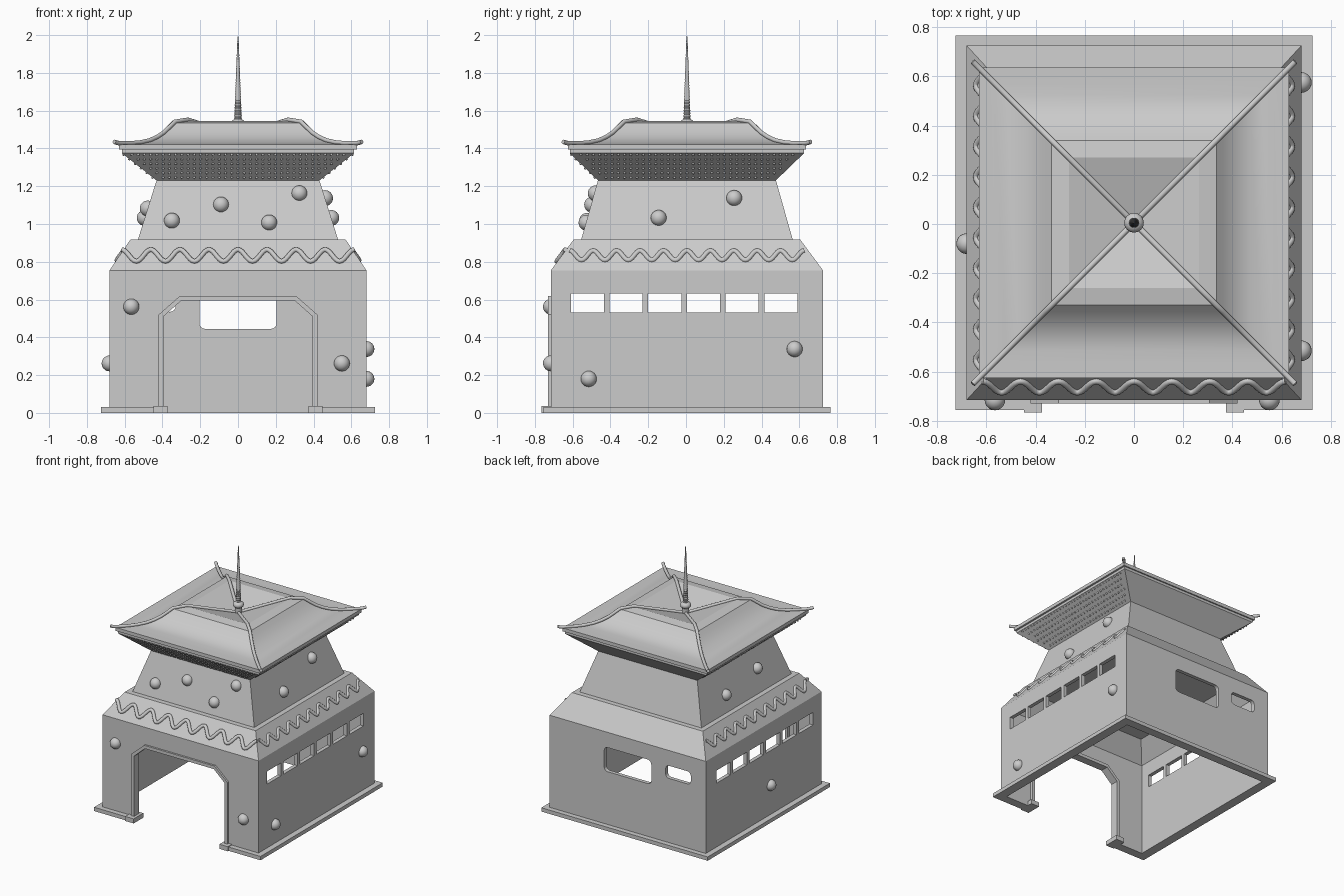
import bpy, bmesh, math
from mathutils import Vector, Matrix

cube = bpy.data.objects.get("Cube")
if cube:
    bpy.data.objects.remove(cube, do_unlink=True)

stone = bpy.data.materials.new("light_grey")
stone.use_nodes = True
GREY = (0.6, 0.6, 0.6, 1)
stone.diffuse_color = GREY
stone.node_tree.nodes["Principled BSDF"].inputs["Base Color"].default_value = GREY
AXIS_Y = .005  # the door feet push the tower axis slightly back


def activate(ob):
    bpy.ops.object.select_all(action='DESELECT')
    ob.select_set(True)
    bpy.context.view_layer.objects.active = ob


def place(name, data):
    ob = bpy.data.objects.new(name, data)
    ob.location.y = AXIS_Y
    bpy.context.collection.objects.link(ob)
    data.materials.append(stone)
    activate(ob)
    return ob


def finish(bm, name, smooth=None):
    bmesh.ops.recalc_face_normals(bm, faces=bm.faces)
    mesh = bpy.data.meshes.new(name)
    bm.to_mesh(mesh)
    bm.free()
    ob = place(name, mesh)
    if smooth:
        bpy.ops.object.shade_smooth_by_angle(angle=math.radians(smooth))
    return ob


def loft(name, rings, closed=False, smooth=None):
    """Stack of rectangles (half x, half y, z)."""
    bm = bmesh.new()
    loops = [[bm.verts.new((sx * hx, sy * hy, z)) for sx, sy in
              ((-1, -1), (1, -1), (1, 1), (-1, 1))] for hx, hy, z in rings]
    pairs = list(zip(loops, loops[1:]))
    if closed:
        pairs.append((loops[-1], loops[0]))
    else:
        bm.faces.new(loops[0])
        bm.faces.new(loops[-1])
    for a, b in pairs:
        for i in range(4):
            j = (i + 1) % 4
            bm.faces.new((a[i], a[j], b[j], b[i]))
    return finish(bm, name, smooth)


def prism(name, outline, to3d, a, b):
    """Extrude a flat outline from depth a to depth b."""
    bm = bmesh.new()
    face = bm.faces.new([bm.verts.new(to3d(u, v, a)) for u, v in outline])
    out = bmesh.ops.extrude_face_region(bm, geom=[face])
    shift = to3d(0, 0, b) - to3d(0, 0, a)
    verts = [g for g in out["geom"] if isinstance(g, bmesh.types.BMVert)]
    bmesh.ops.translate(bm, vec=shift, verts=verts)
    return finish(bm, name)


def facing_y(u, v, d):
    return Vector((u, d, v))


def facing_x(u, v, d):
    return Vector((d, u, v))


def rounded(u0, u1, v0, v1, r):
    pts = []
    for k, (u, v) in enumerate(((u1 - r, v1 - r), (u0 + r, v1 - r), (u0 + r, v0 + r), (u1 - r, v0 + r))):
        for s in range(5):
            a = (k + s / 4) * math.pi / 2
            pts.append((u + r * math.cos(a), v + r * math.sin(a)))
    return pts


def cut(ob, cutter):
    mod = ob.modifiers.new("cut", 'BOOLEAN')
    mod.object, mod.operation, mod.solver = cutter, 'DIFFERENCE', 'EXACT'
    activate(ob)
    bpy.ops.object.modifier_apply(modifier=mod.name)


def tube(name, pts, radius):
    data = bpy.data.curves.new(name, 'CURVE')
    data.dimensions = '3D'
    data.bevel_depth, data.bevel_resolution, data.use_fill_caps = radius, 2, True
    sp = data.splines.new('POLY')
    sp.points.add(len(pts) - 1)
    for p, co in zip(sp.points, pts):
        p.co = (*co, 1)
    place(name, data)
    bpy.ops.object.convert(target='MESH')
    bpy.ops.object.shade_smooth_by_angle(angle=math.radians(50))


def lathe(name, profile, steps=16):
    bm = bmesh.new()
    vs = [bm.verts.new((r, 0, z)) for r, z in profile]
    edges = [bm.edges.new(p) for p in zip(vs, vs[1:])]
    bmesh.ops.spin(bm, geom=vs + edges, cent=(0, 0, 0), axis=(0, 0, 1), angle=2 * math.pi, steps=steps)
    bmesh.ops.remove_doubles(bm, verts=bm.verts, dist=0.0005)
    return finish(bm, name, 40)


# hollow lower storey with sloped shoulder, closed by a ceiling under the tapered upper storey
walls = loft("walls", [(.65, .69, .01), (.68, .72, .01), (.68, .72, .755), (.57, .60, .917), (.53, .56, .917),
                       (.43, .47, 1.235), (.40, .44, 1.235), (.01, .01, 1.235), (.01, .01, .885),
                       (.55, .58, .885), (.65, .69, .745)], closed=True)
plinth = loft("plinth", [(.725, .76, 0), (.725, .76, .03), (.65, .69, .03), (.65, .69, 0)], closed=True)

# doorway, side windows and back windows
arch = [(-.395, -.1), (-.395, .51), (-.3, .595), (.3, .595), (.395, .51), (.395, -.1)]
door = prism("door_cutter", arch, facing_y, -1, -.5)
cutters = [door, prism("back_cutter", rounded(-.205, .205, .445, .635, .03), facing_y, .5, 1),
           prism("back_cutter", rounded(-.55, -.33, .535, .635, .03), facing_y, .5, 1)]
for i in range(6):
    y = -.615 + .205 * i
    cutters.append(prism("side_cutter", [(y, .532), (y + .175, .532), (y + .175, .632), (y, .632)], facing_x, -1, 1))
cut(plinth, door)
for c in cutters:
    cut(walls, c)
    bpy.data.objects.remove(c, do_unlink=True)

# door surround and its feet
outer = [(-.42, 0), (-.42, .52), (-.307, .62), (.307, .62), (.42, .52), (.42, 0)]
inner = [(u, max(v, 0)) for u, v in reversed(arch)]
prism("door_frame", outer + inner, facing_y, -.735, -.67)
for side, x in (("right", -.41), ("left", .41)):
    prism(side + "_door_foot", [(x - .037, 0), (x + .037, 0), (x + .037, .036), (x - .037, .036)], facing_y, -.77, -.65)

# roof with flared eaves, curved slopes and sunken top
slope = [(.63, 1.422), (.57, 1.421), (.52, 1.425), (.47, 1.436), (.43, 1.454), (.395, 1.477), (.36, 1.51),
         (.335, 1.535), (.265, 1.546), (.005, 1.465)]
loft("roof", [(.43, .47, 1.23), (.615, .62, 1.375), (.615, .62, 1.395), (.63, .63, 1.395)]
     + [(h, h, z) for h, z in slope], smooth=12)

# hip ridges with curled tips, following the roof slope
ridge = [(.655, 1.435), (.64, 1.43)] + [(h, z + .006) for h, z in slope]
for sx, sy in ((-1, -1), (1, -1), (1, 1), (-1, 1)):
    tube("hip_ridge", [(sx * h, sy * h, z) for h, z in ridge], .012)

# ribbed spire on a round collar
lathe("spire_collar", [(0, 1.46), (.025, 1.46), (.025, 1.51), (.037, 1.52), (.04, 1.532), (.035, 1.545),
                       (.02, 1.555), (0, 1.557)])
ribs = 30
profile = [(0, 1.55)]
for i in range(ribs):
    r = .021 - .018 * i / ribs
    z = 1.55 + .44 * i / ribs
    profile += [(r * .85, z), (r, z + .22 / ribs)]
lathe("spire", profile + [(.002, 1.99), (0, 2)], 10)


# wavy trim on the front and side shoulders
def wave(name, half, periods, amp, to3d):
    n = periods * 14
    pts = []
    for i in range(n + 1):
        z = .833 + amp * math.cos(2 * math.pi * periods * i / n)
        pts.append(to3d(-half + 2 * half * i / n, z))
    tube(name, pts, .013)


def shoulder(wall, top, z):
    return wall + (top - wall) * (z - .755) / .162


wave("front_wave", .615, 8, .031, lambda u, z: (u, -shoulder(.72, .60, z) - .004, z))
for sx, side in ((-1, "right"), (1, "left")):
    wave(side + "_wave", .62, 10, .025, lambda u, z: (sx * (shoulder(.68, .57, z) - .003), u, z))

# studs under the eaves on the front and sides
studs = bmesh.new()
ROWS, GAP = 6, .033
for row in range(ROWS):
    t = (row + .7) / ROWS
    hx, hy, z = .43 + .185 * t, .47 + .15 * t, 1.23 + .145 * t
    spots = []
    nx, ny = int((hx - .04) / GAP), int((hy - .04) / GAP)
    for k in range(-nx, nx + 1):
        spots.append((k * GAP, -hy, z))
    for k in range(-ny, ny + 1):
        spots += [(hx, k * GAP, z), (-hx, k * GAP, z)]
    for p in spots:
        bmesh.ops.create_icosphere(studs, subdivisions=1, radius=.008, matrix=Matrix.Translation(p))
finish(studs, "eave_studs", 60)


# round bosses on the walls, trimmed inside the wall thickness
def boss(x, y, z, outward):
    bm = bmesh.new()
    centre = Vector((x, y, z))
    bmesh.ops.create_uvsphere(bm, u_segments=20, v_segments=12, radius=.042, matrix=Matrix.Translation(centre))
    normal = Vector(outward)
    bmesh.ops.bisect_plane(bm, geom=bm.verts[:] + bm.edges[:] + bm.faces[:], plane_co=centre - normal * .02,
                           plane_no=normal, clear_inner=True)
    finish(bm, "wall_boss", 40)


def face_at(low, base, z):
    return low if z < .755 else base - .1 * (z - .917) / .318


for x, z in ((-.565, .562), (.55, .262), (-.35, 1.017), (-.09, 1.102), (.165, 1.007), (.325, 1.162)):
    boss(x, -face_at(.72, .56, z), z, (0, -1, 0))
for sx, y, z in ((1, -.52, .18), (1, .57, .338), (1, -.15, 1.032), (1, .25, 1.137),
                 (-1, -.085, .262), (-1, .205, 1.032), (-1, -.205, 1.082)):
    boss(sx * face_at(.68, .53, z), y, z, (sx, 0, 0))
